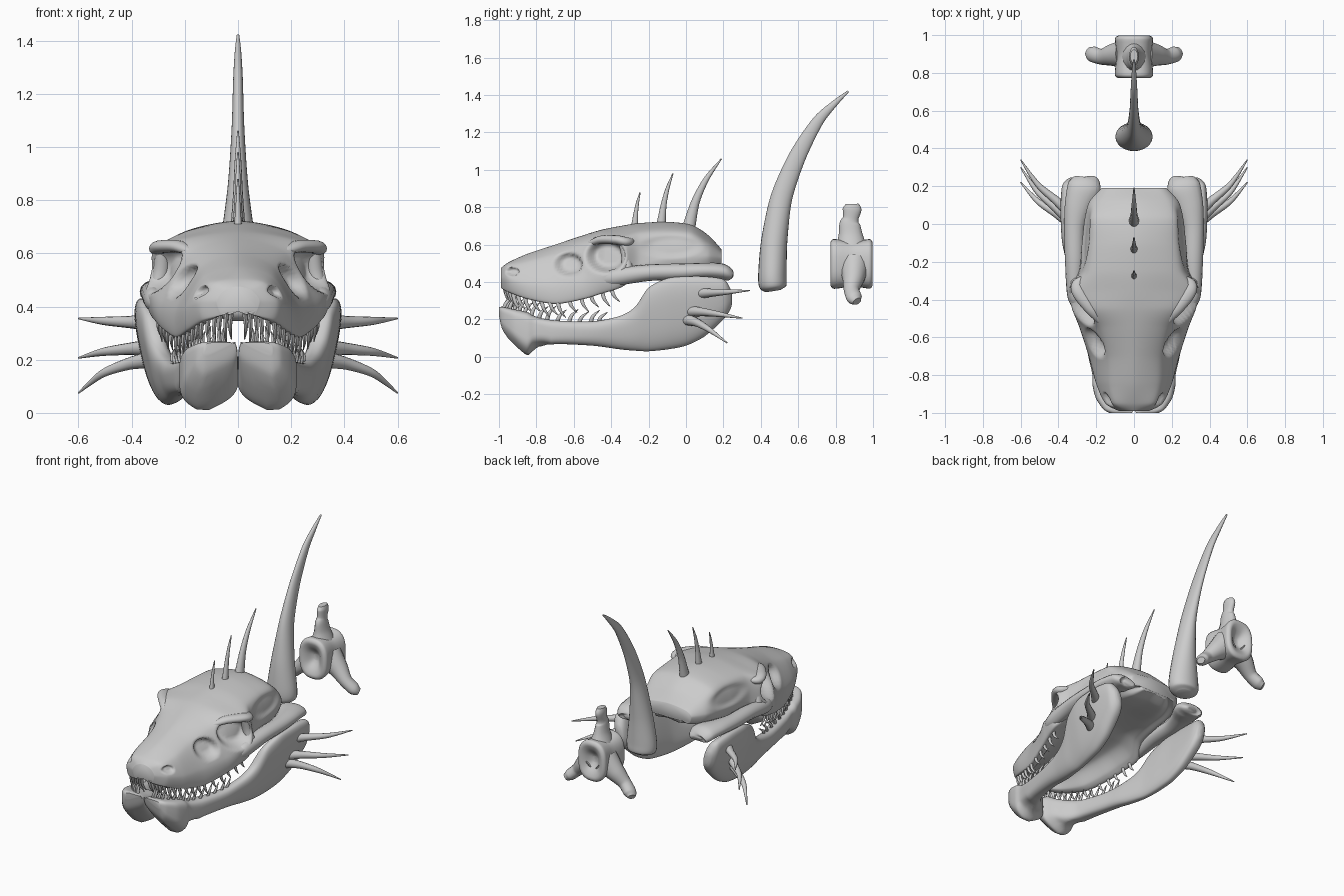
import bpy, bmesh, math
from mathutils import Vector


def spline(pts, n, closed=False, k=0.42):
    """Smooth curve of any dimension through the points."""
    m, out = len(pts), []
    get = (lambda i: pts[i % m]) if closed else (lambda i: pts[max(0, min(m - 1, i))])
    for i in range(m if closed else m - 1):
        for j in range(n):
            t = j / n
            h = (2*t**3 - 3*t*t + 1, t**3 - 2*t*t + t, 3*t*t - 2*t**3, t**3 - t*t)
            out.append(tuple(h[0]*b + h[1]*k*(c - a) + h[2]*c + h[3]*k*(d - b)
                             for a, b, c, d in zip(get(i-1), get(i), get(i+1), get(i+2))))
    return out if closed else out + [tuple(pts[-1])]


def add_rings(bm, rings):
    rows = [[bm.verts.new(p) for p in r] for r in rings]
    n = len(rows[0])
    for a, b in zip(rows, rows[1:]):
        for i in range(n):
            bm.faces.new((a[i], a[(i+1) % n], b[(i+1) % n], b[i]))
    bm.faces.new(rows[0])
    bm.faces.new(rows[-1])


def finish(name, bm, mirror=False, angle=50):
    bmesh.ops.recalc_face_normals(bm, faces=bm.faces)
    me = bpy.data.meshes.new(name)
    bm.to_mesh(me)
    bm.free()
    ob = bpy.data.objects.new(name, me)
    bpy.context.collection.objects.link(ob)
    bpy.ops.object.select_all(action='DESELECT')
    ob.select_set(True)
    bpy.context.view_layer.objects.active = ob
    bpy.ops.object.shade_smooth_by_angle(angle=math.radians(angle))
    if mirror:
        ob.modifiers.new("mirror", 'MIRROR').use_mirror_merge = False
    return ob


def loop(n, e=2.0):
    """Unit superellipse."""
    f = lambda v: math.copysign(abs(v) ** (2 / e), v)
    return [(f(math.cos(2*math.pi*i/n)), f(math.sin(2*math.pi*i/n))) for i in range(n)]


def tube_rings(pts, n=16, sub=6, ref=(1, 0, 0)):
    """Swept ellipse; each point is x, y, z, half width along ref, other half width."""
    path = spline(pts, sub)
    pos, ref, rings = [Vector(p[:3]) for p in path], Vector(ref), []
    for i, p in enumerate(path):
        t = (pos[min(i+1, len(pos)-1)] - pos[max(i-1, 0)]).normalized()
        s = (ref - t * t.dot(ref)).normalized()
        u = t.cross(s)
        rings.append([pos[i] + s*a*p[3] + u*b*p[4] for a, b in loop(n)])
    return rings


def tube(name, pts, mirror=False, **kw):
    bm = bmesh.new()
    add_rings(bm, tube_rings(pts, **kw))
    return finish(name, bm, mirror)


# Upper skull: y, palate z, lip x, lip z, cheek x, cheek z, shoulder x, shoulder z, top z
stations = [
    (-.99, .38, .06, .37, .08, .42, .05, .46, .475),
    (-.95, .39, .135, .35, .15, .42, .10, .49, .505),
    (-.85, .39, .19, .315, .195, .40, .13, .51, .55),
    (-.70, .39, .235, .29, .23, .40, .14, .55, .60),
    (-.55, .41, .28, .315, .28, .42, .18, .60, .65),
    (-.45, .43, .31, .345, .325, .45, .25, .63, .68),
    (-.35, .45, .325, .375, .345, .46, .30, .63, .70),
    (-.25, .47, .27, .43, .29, .50, .245, .66, .715),
    (-.10, .47, .25, .45, .275, .53, .22, .67, .722),
    (.03, .46, .24, .46, .26, .54, .21, .66, .705),
    (.12, .46, .21, .47, .235, .54, .18, .61, .65),
    (.19, .48, .15, .48, .17, .53, .13, .56, .575)]
# Hollows: y and z centre, y radius, z radius, push
dents = [((-.43, .54), .105, .088, Vector((-.085, .02, 0))),
         ((-.63, .495), .075, .06, Vector((-.045, .02, 0))),
         ((-.93, .455), .035, .022, Vector((-.02, .015, 0))),
         ((-.08, .59), .17, .06, Vector((-.012, 0, 0)))]
rings = []
for y, zp, xl, zl, xc, zc, xs, zs, zt in spline(stations, 13):
    half = [(xl*.55, zp - .01), (xl - min(.05, xl*.4), zl + .008), (xl, zl),
            (xc, zc), (xs, zs)]
    full = [(0, zp)] + half + [(0, zt)] + [(-x, z) for x, z in reversed(half)]
    ring = []
    for x, z in spline(full, 12, True):
        p = Vector((x, y, z))
        if abs(x) > .05 and z > zl + .02 and not (abs(x) < xl*.6 and z < zp + .02):
            for (dy, dz), ry, rz, push in dents:
                d = math.hypot((y - dy)/ry, (z - dz)/rz)
                t = max(0, min(1, (1.1 - d) / .5))
                w = t*t*(3 - 2*t)
                p += Vector((math.copysign(1, x)*push.x, push.y, 0)) * w
        ring.append(p)
    rings.append(ring)
bm = bmesh.new()
add_rings(bm, rings)
finish("upper_skull", bm, angle=80)

# Brow ridge, bar behind the eye, cheek bar
tube("brow_ridge", [(.16, -.54, .595, .01, .01), (.22, -.46, .625, .03, .022),
                    (.285, -.37, .625, .038, .025), (.295, -.32, .615, .034, .025),
                    (.23, -.27, .62, .01, .01)], True)
tube("eye_back_bar", [(.285, -.33, .61, .03, .03), (.29, -.32, .53, .03, .025),
                      (.315, -.31, .44, .03, .035)], True)
tube("cheek_bar", [(.29, -.46, .40, .02, .02), (.315, -.38, .425, .038, .045),
                   (.315, -.2, .45, .05, .044), (.315, -.02, .455, .055, .044),
                   (.295, .1, .46, .072, .043), (.265, .19, .455, .088, .045),
                   (.25, .235, .437, .07, .03), (.25, .248, .432, .03, .012)], True)

# Lower jaw: y, centre x, half thickness, bottom z, top z, corner sharpness
jaw = [(-1.0, .07, .06, .21, .265, 3), (-.98, .083, .08, .14, .268, 4),
       (-.92, .102, .101, .06, .255, 4.5), (-.85, .11, .11, .0, .24, 4.5),
       (-.80, .135, .085, .045, .215, 4), (-.70, .195, .052, .068, .195, 3),
       (-.50, .25, .045, .06, .19, 2.5), (-.35, .28, .045, .04, .22, 2.5),
       (-.27, .295, .045, .033, .27, 2.5), (-.20, .305, .045, .03, .37, 2.5),
       (-.10, .315, .05, .04, .42, 2.5), (0, .32, .05, .06, .43, 2.5), (.10, .32, .05, .11, .43, 2.5),
       (.20, .315, .045, .20, .415, 2.5), (.235, .31, .03, .25, .37, 2.2), (.245, .31, .012, .28, .34, 2)]
rings = []
for y, xc, t, zb, zt, e in spline(jaw, 6):
    slant = .2 * max(0, min(1, (y + .8) / .4))
    point = .5 * max(0, min(1, (-.72 - y) / .1))
    c, h = (zb + zt) / 2, (zt - zb) / 2
    ring = []
    for a, b in loop(44, e):
        x, low = xc + t*a, (1 - b) / 2
        z = c + h*b + point * low * abs(x - .13) - point * .5 * (1 - low) * max(0, .03 - x)
        ring.append((x + slant*(z - .24), y, z))
    rings.append(ring)
bm = bmesh.new()
add_rings(bm, rings)
finish("lower_jaw", bm, True)


# Teeth: curved cones spaced along each gum line
def teeth(name, gum, count, length, lean, out):
    path = spline(gum, 20)
    bm = bmesh.new()
    for i in range(count):
        x, y, z = path[round(i * (len(path) - 1) / (count - 1))]
        s = 1.0 if i % 2 else .85
        l = length * s * (1 - .25 * i / count)
        add_rings(bm, tube_rings([(x, y, z, .009, .012), (x + out, y + lean*.3, z + l*.55, .007, .009),
                                  (x, y + lean, z + l, .002, .002)], n=8, sub=4))
    finish(name, bm, True)


teeth("upper_teeth", [(.025, -.97, .375), (.08, -.955, .37), (.14, -.92, .345), (.185, -.82, .325),
                      (.225, -.70, .305), (.265, -.55, .335), (.295, -.40, .37)], 17, -.115, .045, .005)
teeth("lower_teeth", [(.05, -.975, .25), (.1, -.95, .24), (.155, -.88, .225), (.185, -.77, .2),
                      (.215, -.62, .18), (.24, -.47, .18)], 15, .09, .05, .008)

# Crown spikes
for i, (y, z, dy, dz, r) in enumerate([(-.275, .69, .03, .19, .020), (-.135, .69, .065, .29, .026),
                                       (.01, .67, .18, .39, .037)]):
    tube(f"crown_spike_{i+1}", [(0, y, z, r*.8, r), (0, y + dy*.22, z + dz*.4, r*.5, r*.62),
                                (0, y + dy*.55, z + dz*.72, r*.33, r*.4),
                                (0, y + dy, z + dz, .003, .003)], n=12)

# Jaw spikes
for i, (y, z, ty, tz) in enumerate([(.05, .34, .34, .355), (.01, .245, .30, .207), (0, .20, .22, .075)]):
    d, e = ty - y, tz - z
    tube(f"jaw_spike_{i+1}", [(.33, y, z, .032, .032), (.41, y + d*.25, z + e*.12, .023, .023),
                              (.51, y + d*.55, z + e*.42, .015, .015),
                              (.60, ty, tz, .003, .003)], True, n=12, ref=(0, 0, 1))

# Tall loose horn
tube("tall_horn", [(0, .468, .352, .05, .04), (0, .465, .375, .092, .072), (0, .462, .44, .097, .076),
                   (0, .472, .62, .070, .07), (0, .51, .85, .039, .058), (0, .595, 1.07, .024, .046),
                   (0, .705, 1.26, .018, .03), (0, .80, 1.36, .012, .016),
                   (0, .868, 1.42, .005, .005)], n=24)

# Vertebra: dished drum, side processes, upright spine
drum = [(.82, .015, .02), (.81, .03, .04), (.785, .055, .075), (.772, .08, .11), (.785, .1, .132),
        (.82, .1, .13), (.89, .092, .12), (.95, .098, .128), (.985, .1, .132), (.998, .08, .11),
        (.985, .055, .075), (.96, .03, .04), (.95, .015, .02)]
bm = bmesh.new()
add_rings(bm, [[(a*u, y, .497 + b*v) for u, v in loop(32, 2.6)] for y, a, b in spline(drum, 3)])
finish("vertebra_body", bm)
tube("vertebra_side_process", [(.04, .90, .48, .08, .09), (.11, .895, .42, .06, .06),
                               (.17, .885, .36, .042, .04), (.22, .90, .315, .042, .035),
                               (.243, .915, .297, .025, .02)], True, ref=(0, 1, 0))
tube("vertebra_spine", [(0, .885, .57, .075, .09), (0, .88, .65, .042, .065), (0, .875, .71, .03, .055),
                        (0, .88, .74, .025, .042), (0, .888, .79, .026, .05),
                        (0, .888, .818, .02, .035)])
